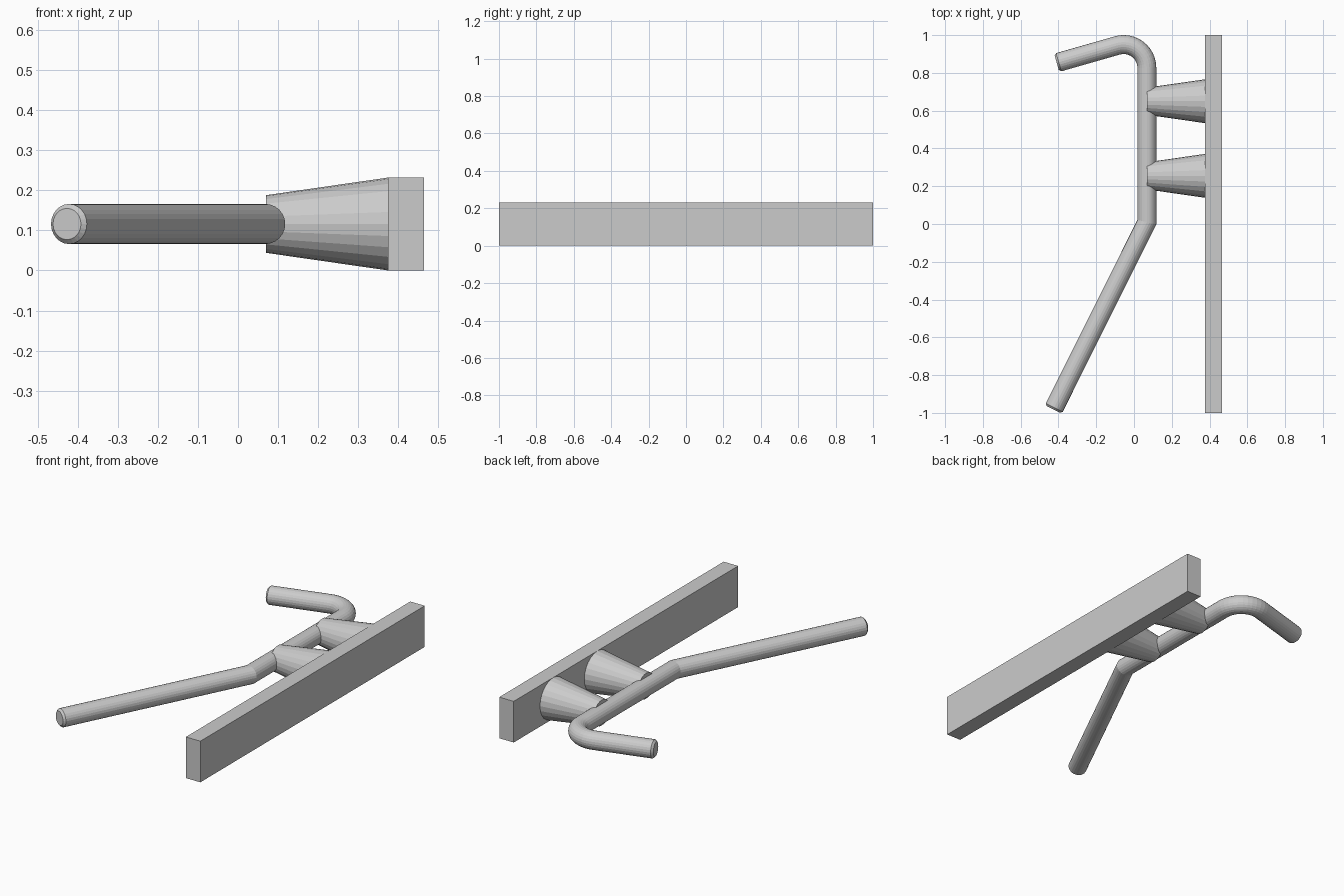
import bpy, bmesh, math
from mathutils import Vector

if "Cube" in bpy.data.objects:
    bpy.data.objects.remove(bpy.data.objects["Cube"])

Z = 0.116          # shared centre height
TUBE_R = 0.05
SIDES = 24


def new_object(name, bm):
    bmesh.ops.recalc_face_normals(bm, faces=bm.faces)
    mesh = bpy.data.meshes.new(name)
    bm.to_mesh(mesh)
    bm.free()
    obj = bpy.data.objects.new(name, mesh)
    bpy.context.collection.objects.link(obj)
    return obj


def sweep_tube(name, path, radii):
    """Sweep a round section along a flat path with mitred joints."""
    bm = bmesh.new()
    rings = []
    for i, p in enumerate(path):
        d_in = (p - path[i - 1]).normalized() if i else (path[1] - p).normalized()
        d_out = (path[i + 1] - p).normalized() if i < len(path) - 1 else d_in
        t = (d_in + d_out).normalized()
        side = Vector((t.y, -t.x, 0)) / t.dot(d_in)
        ring = []
        for k in range(SIDES):
            a = math.tau * k / SIDES
            ring.append(bm.verts.new(
                p + radii[i] * (side * math.cos(a) + Vector((0, 0, math.sin(a))))))
        rings.append(ring)
    for a, b in zip(rings, rings[1:]):
        for k in range(SIDES):
            n = (k + 1) % SIDES
            bm.faces.new((a[k], a[n], b[n], b[k]))
    bm.faces.new(rings[0])
    bm.faces.new(rings[-1])
    return new_object(name, bm)


# Bent handle: slanted leg, straight grip, rounded hook
centre, bend_r, sweep, steps = Vector((-0.055, 0.827, Z)), 0.123, math.radians(106), 12
path = [Vector((-0.427, -0.982, Z)), Vector((0.068, 0.01, Z))]
for i in range(steps + 1):
    a = sweep * i / steps
    path.append(centre + bend_r * Vector((math.cos(a), math.sin(a), 0)))
path.append(path[-1] + 0.333 * Vector((-math.sin(sweep), math.cos(sweep), 0)))

# Chamfered tube ends
bevel = 0.011
path.insert(1, path[0] + bevel * (path[1] - path[0]).normalized())
path.insert(-1, path[-1] + bevel * (path[-2] - path[-1]).normalized())
radii = [0.039] + [TUBE_R] * (len(path) - 2) + [0.039]
sweep_tube("bent_handle", path, radii)

# Tapered mounts between handle and rail
x0, x1 = 0.07, 0.375
for i, y in enumerate((0.255, 0.65)):
    bpy.ops.mesh.primitive_cone_add(
        vertices=SIDES, radius1=0.072, radius2=0.116, depth=x1 - x0,
        location=((x0 + x1) / 2, y, Z), rotation=(0, math.pi / 2, 0))
    bpy.context.object.name = f"tapered_mount_{i + 1}"

# Mounting rail
bpy.ops.mesh.primitive_cube_add(size=1, location=(0.42, 0, Z))
rail = bpy.context.object
rail.name = "mounting_rail"
rail.scale = (0.09, 2.0, 0.232)
bpy.ops.object.transform_apply(location=False, rotation=False, scale=True)
